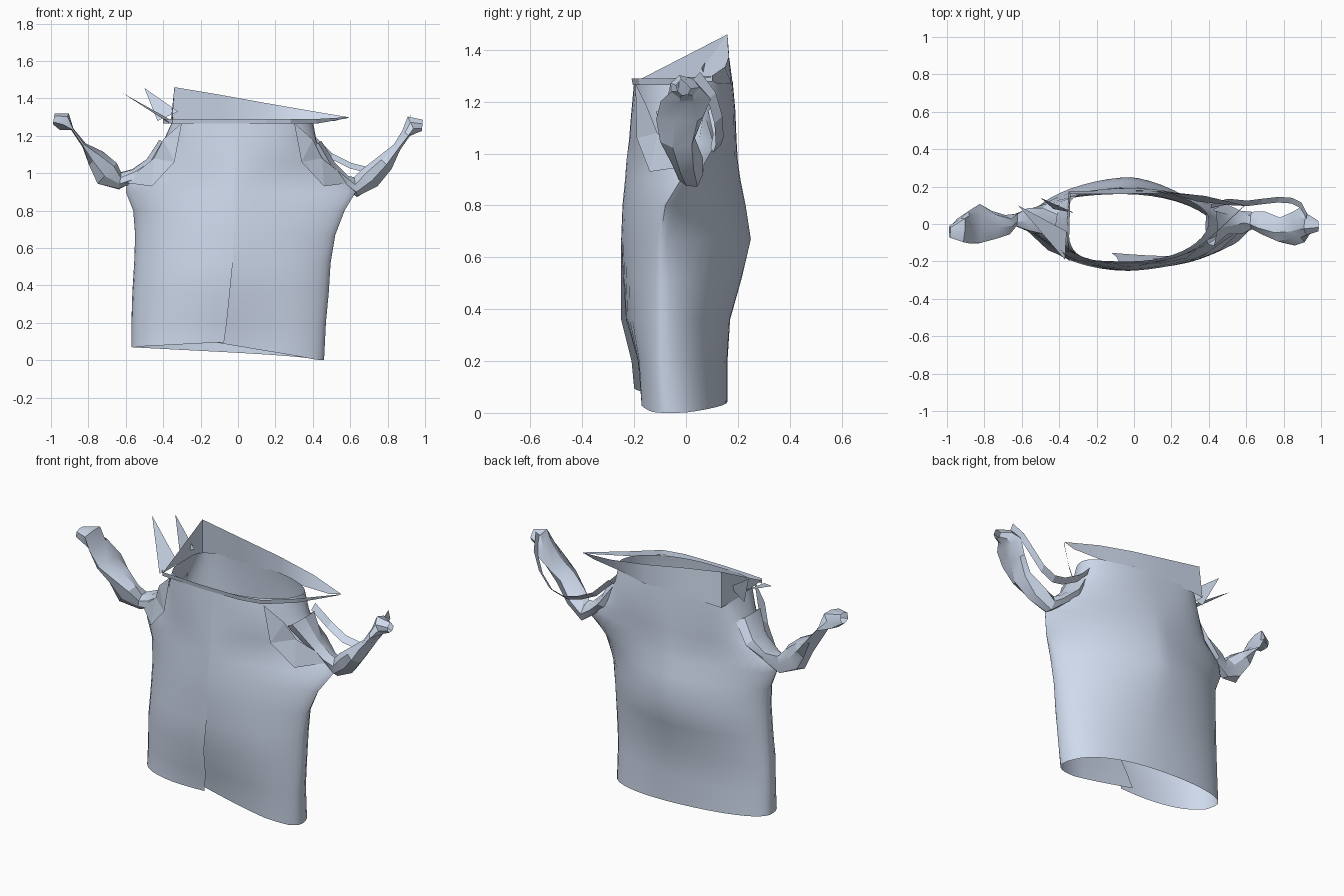
import bpy, math, random
from mathutils import Vector

random.seed(7)
cloth = bpy.data.materials.new("cloth")
cloth.diffuse_color = (0.62, 0.70, 0.84, 1)


def make(name, verts, faces, smooth=None):
    mesh = bpy.data.meshes.new(name)
    mesh.from_pydata([tuple(v) for v in verts], [], faces)
    mesh.update()
    mesh.materials.append(cloth)
    ob = bpy.data.objects.new(name, mesh)
    bpy.context.collection.objects.link(ob)
    if smooth:
        bpy.ops.object.select_all(action='DESELECT')
        ob.select_set(True)
        bpy.context.view_layer.objects.active = ob
        bpy.ops.object.shade_smooth_by_angle(angle=math.radians(smooth))
    return ob


def loft(name, rings, closed=True, smooth=None):
    n = len(rings[0])
    faces = []
    for i in range(len(rings) - 1):
        for j in range(n if closed else n - 1):
            k = (j + 1) % n
            faces.append((i*n + j, i*n + k, (i+1)*n + k, (i+1)*n + j))
    return make(name, [v for r in rings for v in r], faces, smooth)


# Torso: cloth tube with an overlapping front opening
# (z, left x, right x, front y, back y, left squareness, right squareness, right seam y)
levels = [
    (0.05, -0.57, 0.46, -0.20, 0.16, 2.2, 2.2, -0.07),
    (0.20, -0.57, 0.47, -0.21, 0.16, 2.0, 2.0, -0.09),
    (0.36, -0.565, 0.485, -0.25, 0.17, 1.9, 1.8, -0.09),
    (0.52, -0.555, 0.495, -0.25, 0.215, 1.8, 1.7, -0.095),
    (0.67, -0.55, 0.52, -0.25, 0.25, 1.7, 1.5, -0.10),
    (0.80, -0.56, 0.57, -0.245, 0.23, 1.6, 1.4, -0.08),
    (0.90, -0.60, 0.63, -0.235, 0.21, 1.5, 1.35, -0.02),
    (0.97, -0.59, 0.60, -0.23, 0.20, 1.5, 1.35, 0.02),
    (1.05, -0.47, 0.50, -0.22, 0.195, 2.0, 1.7, 0.02),
    (1.17, -0.40, 0.42, -0.21, 0.19, 2.8, 2.2, 0.02),
    (1.28, -0.35, 0.40, -0.20, 0.18, 4.0, 2.0, 0.02),
]


def hem(x, y):
    side = 0.07 - 0.07 * (x + 0.57) / 1.03
    bump = max(0, 1 - abs(x + 0.08) / 0.5) if y < -0.05 else 0
    back = 0.015 * max(0, y) / 0.16
    return side + 0.06 * bump + back * (x + 0.57)


N = 44
rings = []
for i, (z, xl, xr, yf, yb, pl, pr, seam) in enumerate(levels):
    ring = []
    for j in range(N + 1):
        a = 2 * math.pi * j / N - math.pi / 2
        c, s = math.cos(a), math.sin(a)
        p = pr if c > 0 else pl
        cx = -0.08 + 0.06 * min(1, z / 0.6)
        x = cx + ((xr - cx) if c > 0 else (cx - xl)) * math.copysign(abs(c) ** (2 / p), c)
        w = abs(s) ** (2 / p)
        y = (seam if c > 0 else 0.03) * (1 - w) + (yb if s > 0 else yf) * w
        tuck = max(0, 1 - z / 0.62) * max(0, 1 - j / 5)
        y += 0.05 * tuck
        ring.append((x - 0.05 * tuck, y, hem(x, y) if i == 0 else z))
    rings.append(ring)
loft("torso", rings, closed=False, smooth=40)


# Sleeves: crumpled flattened tubes, (x, y, z, half width in y, half thickness)
def sleeve(name, path, sides=7, crumple=0.3):
    rings = []
    for i, (x, y, z, w, t) in enumerate(path):
        a = Vector(path[max(i - 1, 0)][:3])
        b = Vector(path[min(i + 1, len(path) - 1)][:3])
        d = b - a
        nrm = Vector((-d.z, 0, d.x)).normalized()
        ring = []
        for j in range(sides):
            ang = 2 * math.pi * j / sides
            r = 1 + random.uniform(-crumple, crumple)
            ring.append(Vector((x, y, z)) + Vector((0, 1, 0)) * w * r * math.cos(ang)
                        + nrm * t * r * math.sin(ang))
        rings.append(ring)
    return loft(name, rings, smooth=25)


sleeve("left_sleeve", [
    (-0.39, 0.00, 1.16, 0.11, 0.04), (-0.46, 0.01, 1.05, 0.10, 0.04),
    (-0.55, 0.03, 0.99, 0.07, 0.035), (-0.63, 0.02, 0.96, 0.045, 0.05),
    (-0.69, 0.00, 1.01, 0.06, 0.085), (-0.76, 0.00, 1.08, 0.085, 0.055),
    (-0.825, -0.01, 1.15, 0.10, 0.012), (-0.885, -0.01, 1.235, 0.09, 0.008),
    (-0.925, -0.02, 1.28, 0.07, 0.05), (-0.985, -0.04, 1.29, 0.03, 0.03)])
sleeve("right_sleeve", [
    (0.41, 0.00, 1.15, 0.10, 0.04), (0.49, 0.01, 1.03, 0.09, 0.04),
    (0.57, 0.02, 0.96, 0.065, 0.035), (0.63, 0.01, 0.92, 0.045, 0.05),
    (0.70, -0.01, 0.98, 0.06, 0.07), (0.78, -0.03, 1.06, 0.075, 0.045),
    (0.85, -0.02, 1.14, 0.085, 0.02), (0.90, -0.01, 1.21, 0.09, 0.03),
    (0.93, -0.01, 1.255, 0.075, 0.06), (0.985, -0.01, 1.25, 0.03, 0.03)])

# Thin strip of cloth looping behind the right sleeve
strip = [(0.41, 0.10, 1.18), (0.50, 0.12, 1.09), (0.60, 0.11, 1.04), (0.68, 0.12, 1.02),
         (0.77, 0.13, 1.05), (0.84, 0.125, 1.13), (0.89, 0.10, 1.22), (0.92, 0.04, 1.30)]
loft("sleeve_strip", [[(x, y - 0.015, z - 0.015), (x + 0.005, y + 0.015, z + 0.015)]
                      for x, y, z in strip], closed=False)

# Front shoulder folds running from the neck corners down to the sleeves
for s, name in ((-1, "left"), (1, "right")):
    make(name + "_shoulder_fold",
         [(s * 0.30, -0.195, 1.27), (s * 0.34, -0.19, 1.06), (s * 0.46, -0.14, 0.93),
          (s * 0.61, 0.0, 0.95), (s * 0.45, -0.11, 1.08), (s * 0.40, -0.15, 1.18)],
         [(0, 1, 5), (1, 4, 5), (1, 2, 4), (2, 3, 4)])

# Front neck band, stretched out to the right rear corner
band = [(-0.40, -0.12), (-0.35, -0.19), (-0.10, -0.205), (0.15, -0.205),
        (0.28, -0.18), (0.42, -0.06), (0.59, 0.10)]
loft("front_collar", [[(x, y, 1.265 + (0.03 if i == 6 else 0)),
                       (x, y - 0.005, 1.29 + (0.01 if i == 6 else 0))]
                      for i, (x, y) in enumerate(band)], closed=False)

# Back collar: raised sheet sloping from the left peak to the right corner
base = [(-0.35, 0.175, 1.26), (-0.10, 0.18, 1.27), (0.15, 0.175, 1.27),
        (0.34, 0.12, 1.27), (0.52, 0.10, 1.28)]
edge = [(-0.34, 0.16, 1.46), (-0.10, 0.16, 1.42), (0.15, 0.165, 1.375),
        (0.38, 0.15, 1.335), (0.59, 0.10, 1.30)]
loft("back_collar", list(zip(base, edge)), closed=False, smooth=30)

# Left collar side and its pulled-out spikes
peak = (-0.34, 0.16, 1.46)
make("left_collar", [peak, (-0.35, 0.175, 1.26), (-0.36, 0.02, 1.27), (-0.35, -0.19, 1.28)],
     [(0, 1, 2), (0, 2, 3)])
make("outer_spike", [(-0.62, 0.10, 1.43), (-0.37, -0.19, 1.27), (-0.36, -0.04, 1.285)],
     [(0, 1, 2)])
make("inner_spike", [(-0.50, 0.14, 1.455), (-0.43, 0.08, 1.28), (-0.32, 0.06, 1.33)],
     [(0, 1, 2)])
